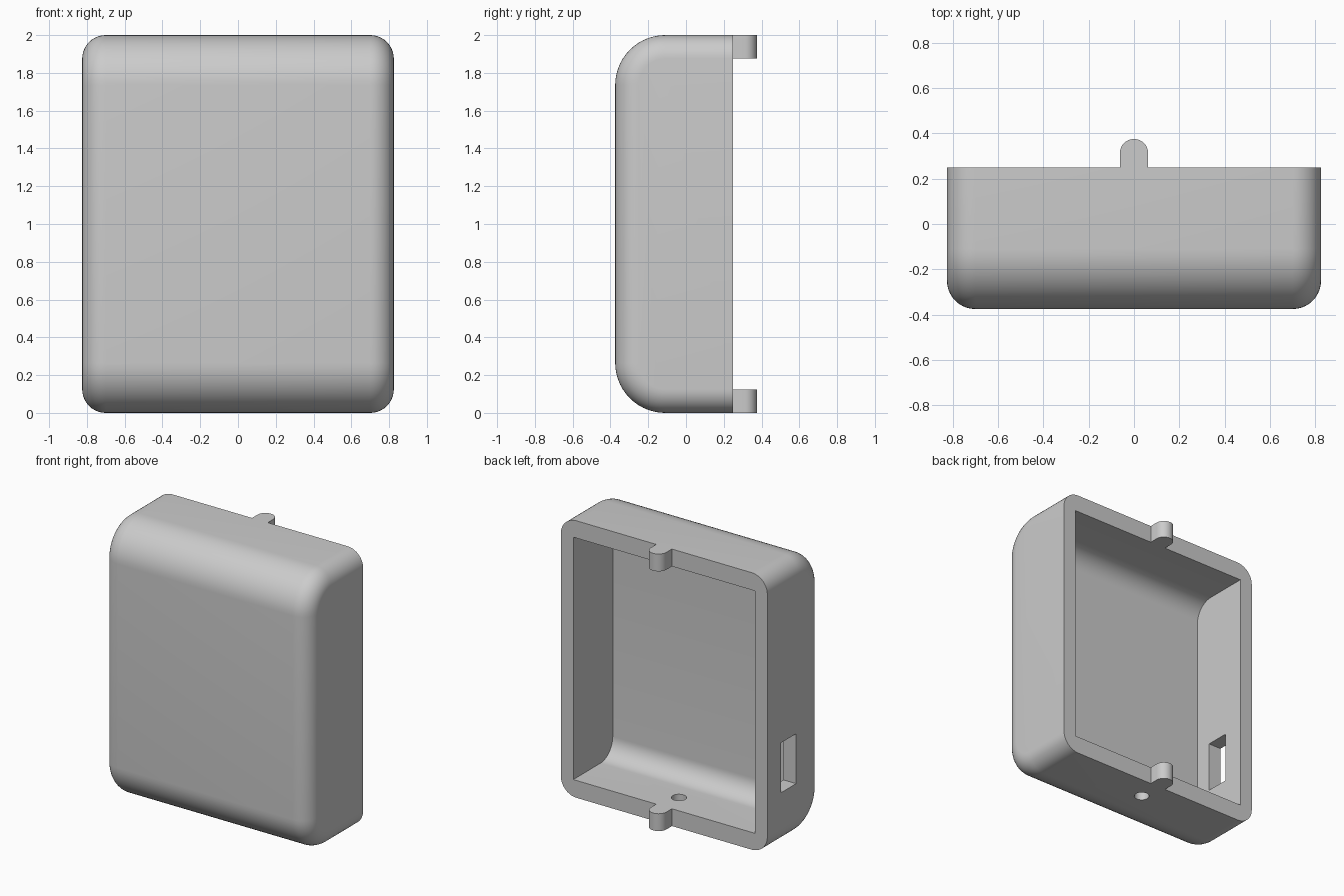
import bpy
import bmesh
from math import sin, cos, pi

HALF_W, FRONT, BACK, HEIGHT = 0.825, -0.375, 0.25, 2.0
EDGE_R, BEND_R = 0.125, 0.265   # side edge rounding, large front bend
WALL_X, WALL_Z = 0.1, 0.125
FLOOR_Y, FLOOR_R = -0.2, 0.14

if "Cube" in bpy.data.objects:
    bpy.data.objects.remove(bpy.data.objects["Cube"], do_unlink=True)

grey = bpy.data.materials.new("light_grey_plastic")
grey.use_nodes = True
colour = (0.6, 0.6, 0.6, 1)
grey.diffuse_color = colour
grey.node_tree.nodes["Principled BSDF"].inputs["Base Color"].default_value = colour


def loft(name, rings):
    """Skin a row of equal rings and cap both ends."""
    bm = bmesh.new()
    loops = [[bm.verts.new(p) for p in ring] for ring in rings]
    n = len(loops[0])
    for a, b in zip(loops, loops[1:]):
        for i in range(n):
            j = (i + 1) % n
            bm.faces.new((a[i], a[j], b[j], b[i]))
    bm.faces.new(loops[0])
    bm.faces.new(loops[-1])
    bmesh.ops.recalc_face_normals(bm, faces=bm.faces)
    mesh = bpy.data.meshes.new(name)
    bm.to_mesh(mesh)
    bm.free()
    mesh.materials.append(grey)
    obj = bpy.data.objects.new(name, mesh)
    bpy.context.collection.objects.link(obj)
    return obj


def tray_ring(x, back, front, low, high, r, steps=14):
    """Side profile with the two front corners rounded."""
    pts = [(x, back, low)]
    for i in range(steps + 1):
        t = pi / 2 * i / steps
        pts.append((x, front + r - r * sin(t), low + r - r * cos(t)))
    for i in range(steps + 1):
        t = pi / 2 * i / steps
        pts.append((x, front + r - r * cos(t), high - r + r * sin(t)))
    return pts + [(x, back, high)]


def select_only(obj):
    bpy.ops.object.select_all(action="DESELECT")
    obj.select_set(True)
    bpy.context.view_layer.objects.active = obj


def cut(target, cutter):
    cutter.hide_render = True
    mod = target.modifiers.new("cut", "BOOLEAN")
    mod.operation, mod.solver, mod.object = "DIFFERENCE", "EXACT", cutter
    select_only(target)
    bpy.ops.object.modifier_apply(modifier=mod.name)
    bpy.data.objects.remove(cutter, do_unlink=True)


def smooth(obj):
    select_only(obj)
    bpy.ops.object.shade_smooth_by_angle(angle=pi / 6)


# Outer shell: sections shrink towards each side to round its edges
half = []
for k in range(11):
    t = pi / 2 * k / 10
    half.append((HALF_W - EDGE_R + EDGE_R * sin(t), EDGE_R * (1 - cos(t))))
sections = [(-x, d) for x, d in reversed(half)] + half
case = loft("case_shell", [
    tray_ring(x, BACK, FRONT + d, d, HEIGHT - d, BEND_R - d) for x, d in sections])

# Open cavity from the back
inner = HALF_W - WALL_X
cut(case, loft("cavity_cutter", [
    tray_ring(x, BACK + 0.1, FLOOR_Y, WALL_Z, HEIGHT - WALL_Z, FLOOR_R)
    for x in (-inner, inner)]))

# Rectangular port through the right wall
cut(case, loft("port_cutter", [
    [(x, -0.078, 0.385), (x, 0.093, 0.385), (x, 0.093, 0.745), (x, -0.078, 0.745)]
    for x in (-HALF_W - 0.1, -inner + 0.05)]))

# Round cable hole through the bottom wall
cut(case, loft("hole_cutter", [
    [(0.05 * cos(pi * i / 16), 0.08 + 0.05 * sin(pi * i / 16), z) for i in range(32)]
    for z in (-0.1, WALL_Z + 0.05)]))
smooth(case)

# Rounded locating tabs on the rim
TAB_R, TAB_END = 0.0625, 0.375
for name, z in (("bottom_tab", 0), ("top_tab", HEIGHT - WALL_Z)):
    outline = [(-TAB_R, BACK), (TAB_R, BACK)]
    for i in range(17):
        t = pi * i / 16
        outline.append((TAB_R * cos(t), TAB_END - TAB_R + TAB_R * sin(t)))
    smooth(loft(name, [[(x, y, h) for x, y in outline] for h in (z, z + WALL_Z)]))
